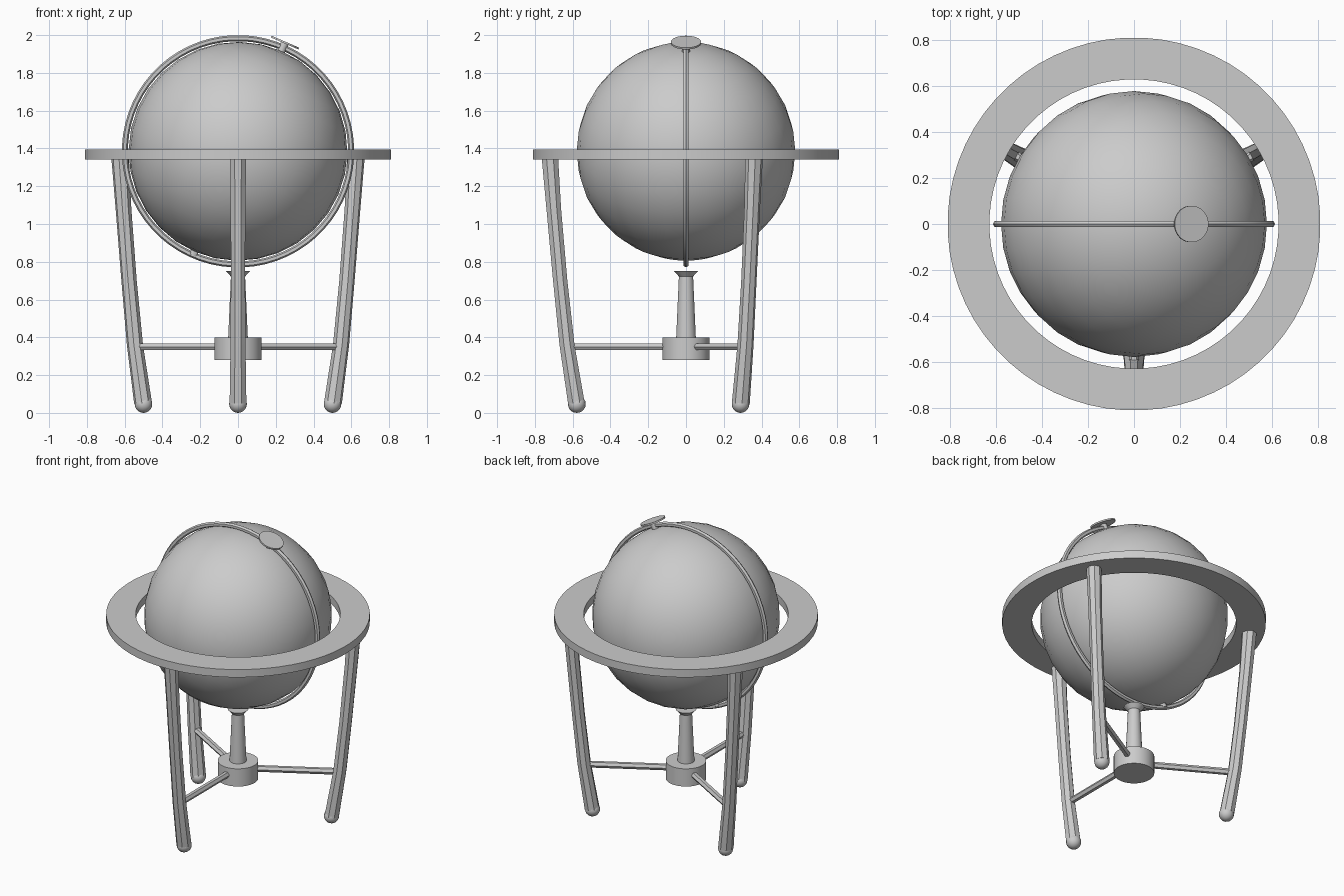
import bpy, bmesh, math
from mathutils import Matrix, Vector

if "Cube" in bpy.data.objects:
    bpy.data.objects.remove(bpy.data.objects["Cube"])

CENTRE = Vector((0, 0, 1.385))
TILT = Matrix.Rotation(math.radians(23.4), 4, 'Y')


def finish(name, bm, matrix=Matrix.Identity(4), angle=30):
    bmesh.ops.recalc_face_normals(bm, faces=bm.faces)
    bm.transform(matrix)
    mesh = bpy.data.meshes.new(name)
    bm.to_mesh(mesh)
    bm.free()
    ob = bpy.data.objects.new(name, mesh)
    bpy.context.collection.objects.link(ob)
    bpy.ops.object.select_all(action='DESELECT')
    ob.select_set(True)
    bpy.context.view_layer.objects.active = ob
    bpy.ops.object.shade_smooth_by_angle(angle=math.radians(angle))
    return ob


def loft(name, sections, sides, matrix=Matrix.Identity(4), closed=False, phase=0.5):
    """Join stacked round sections (x offset, radius, z); closed makes a ring profile."""
    bm = bmesh.new()
    rings = []
    for x, r, z in sections:
        rings.append([bm.verts.new((x + r * math.cos(2 * math.pi * (i + phase) / sides),
                                    r * math.sin(2 * math.pi * (i + phase) / sides), z))
                      for i in range(sides)])
    pairs = list(zip(rings, rings[1:]))
    if closed:
        pairs.append((rings[-1], rings[0]))
    else:
        bm.faces.new(rings[0])
        bm.faces.new(rings[-1])
    for a, b in pairs:
        for i in range(sides):
            j = (i + 1) % sides
            bm.faces.new((a[i], a[j], b[j], b[i]))
    return finish(name, bm, matrix)


def ball(name, radius, u, v, matrix):
    bm = bmesh.new()
    bmesh.ops.create_uvsphere(bm, u_segments=u, v_segments=v, radius=radius)
    return finish(name, bm, matrix, 50)


# Tilted globe with axis pins and top dial
axis = Matrix.Translation(CENTRE) @ TILT
ball("globe", 0.579, 32, 16, axis)
loft("top_pin", [(0, 0.022, 0.56), (0, 0.022, 0.625)], 12, axis)
loft("bottom_pin", [(0, 0.022, -0.60), (0, 0.022, -0.56)], 12, axis)
loft("hour_dial", [(0, 0.08, 0.622), (0, 0.08, 0.632)], 24, axis)

# Upright meridian hoop with a hexagonal section
hoop = [(0, 0.599 + 0.016 * math.cos(k * math.pi / 3), 0.016 * math.sin(k * math.pi / 3))
        for k in range(6)]
loft("meridian_hoop", hoop, 64,
     Matrix.Translation(CENTRE) @ Matrix.Rotation(math.pi / 2, 4, 'X'), closed=True)

# Flat horizon ring
loft("horizon_ring", [(0, 0.63, 1.342), (0, 0.812, 1.342), (0, 0.812, 1.395), (0, 0.63, 1.395)],
     64, closed=True)

# Centre hub, tapered column and flared cup
loft("hub", [(0, 0.125, 0.28), (0, 0.125, 0.40)], 32)
loft("column", [(0, 0.053, 0.39), (0, 0.038, 0.725)], 20)
loft("cup", [(0, 0.036, 0.72), (0, 0.064, 0.75)], 20)

# Three bowed legs, each with a ball foot and a stretcher to the hub
leg = [(0.58, 0.048, 0.05), (0.63, 0.043, 0.36), (0.666, 0.041, 0.70),
       (0.70, 0.042, 1.08), (0.72, 0.047, 1.345)]
for n, deg in enumerate((-90, 30, 150), 1):
    turn = Matrix.Rotation(math.radians(deg), 4, 'Z')
    loft(f"leg_{n}", leg, 8, turn)
    ball(f"foot_{n}", 0.047, 16, 10, turn @ Matrix.Translation((0.578, 0, 0.047)))
    loft(f"stretcher_{n}", [(0, 0.021, 0.10), (0, 0.021, 0.63)], 6,
         turn @ Matrix.Translation((0, 0, 0.35)) @ Matrix.Rotation(math.pi / 2, 4, 'Y'))
